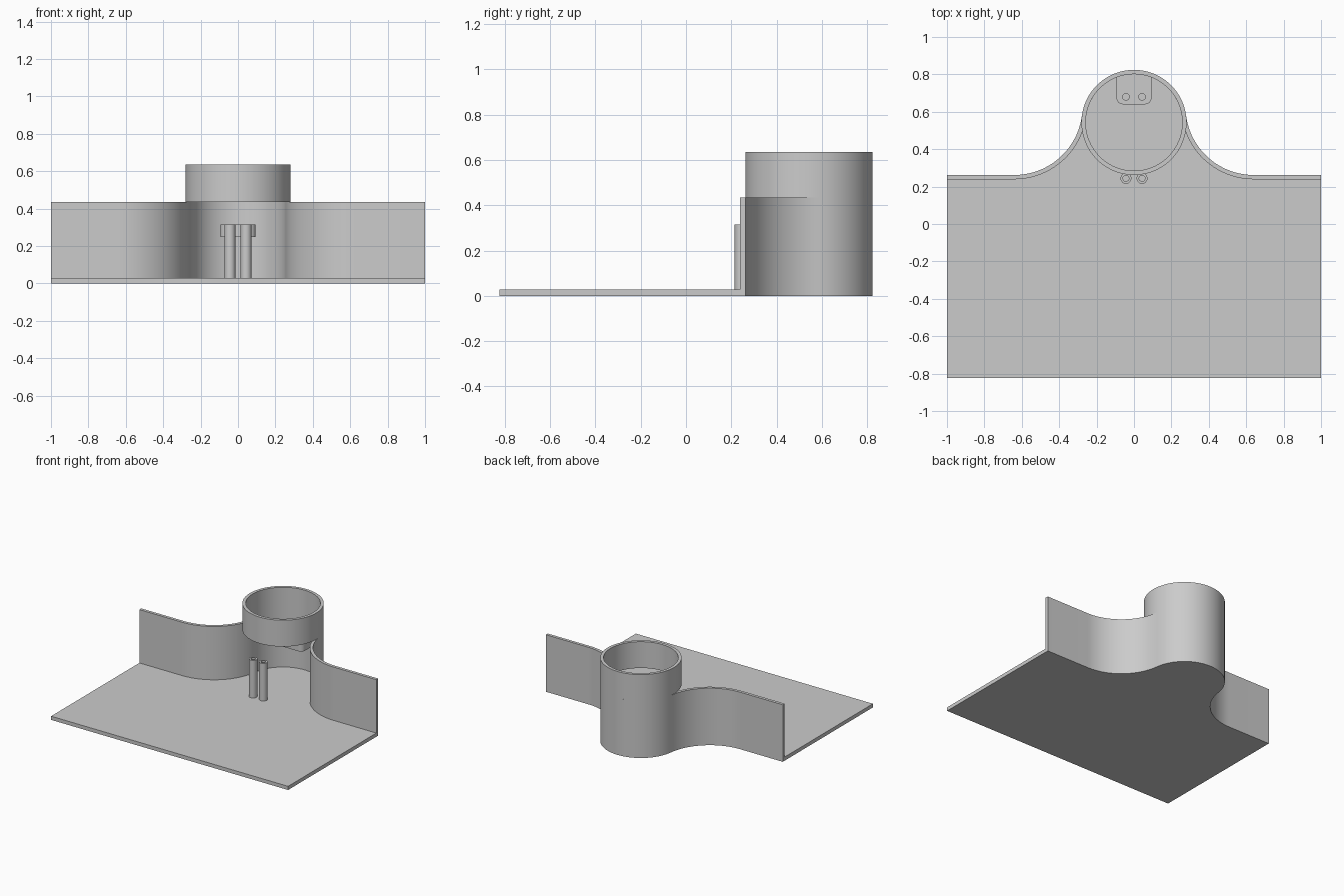
import bpy, bmesh, math
from math import pi, sin, cos

cube = bpy.data.objects.get("Cube")
if cube:
    bpy.data.objects.remove(cube, do_unlink=True)

# Main dimensions
BACK_Y, FRONT_Y = 0.262, -0.8245
RING_Y, RING_R = 0.543, 0.281
WALL_T = 0.023
BASE_H, WALL_H, RING_H = 0.028, 0.435, 0.636
FILLET_X = 0.64
# Fillet radius that touches both the straight wall and the ring
rise = RING_Y - BACK_Y
FILLET_R = (FILLET_X ** 2 + rise ** 2 - RING_R ** 2) / (2 * (RING_R + rise))
FILLET_Y = BACK_Y + FILLET_R

grey = bpy.data.materials.new("plain grey")
grey.use_nodes = True
colour = (0.6, 0.6, 0.6, 1)
grey.diffuse_color = colour
grey.node_tree.nodes["Principled BSDF"].inputs["Base Color"].default_value = colour


def arc(cx, cy, r, start, end, n):
    return [(cx + r * cos(start + (end - start) * i / n),
             cy + r * sin(start + (end - start) * i / n)) for i in range(n + 1)]


def circle(cx, cy, r, n=32):
    return arc(cx, cy, r, 0, 2 * pi, n)[:-1]


def back_line(d):
    """Back edge from left to right, moved inwards by d."""
    meet = math.atan2(RING_Y - FILLET_Y, FILLET_X)
    left = [(-1, BACK_Y - d)]
    left += arc(-FILLET_X, FILLET_Y, FILLET_R + d, -pi / 2, meet, 24)
    left += arc(0, RING_Y, RING_R - d, pi + meet, pi / 2, 28)[1:]
    return left + [(-x, y) for x, y in reversed(left[:-1])]


def prism(name, loops, z0, z1):
    """Extrude closed outlines; inner outlines become holes."""
    curve = bpy.data.curves.new(name, 'CURVE')
    curve.dimensions = '2D'
    curve.fill_mode = 'BOTH'
    curve.extrude = (z1 - z0) / 2
    for loop in loops:
        spline = curve.splines.new('POLY')
        spline.points.add(len(loop) - 1)
        for point, (x, y) in zip(spline.points, loop):
            point.co = (x, y, 0, 1)
        spline.use_cyclic_u = True
    temp = bpy.data.objects.new(name + " outline", curve)
    bpy.context.collection.objects.link(temp)
    mesh = bpy.data.meshes.new_from_object(
        temp.evaluated_get(bpy.context.evaluated_depsgraph_get()))
    bpy.data.objects.remove(temp, do_unlink=True)
    bm = bmesh.new()
    bm.from_mesh(mesh)
    bmesh.ops.translate(bm, verts=bm.verts, vec=(0, 0, (z0 + z1) / 2))
    bmesh.ops.remove_doubles(bm, verts=bm.verts, dist=1e-5)
    bmesh.ops.recalc_face_normals(bm, faces=bm.faces)
    bm.to_mesh(mesh)
    bm.free()
    mesh.name = name
    mesh.materials.clear()
    mesh.materials.append(grey)
    obj = bpy.data.objects.new(name, mesh)
    bpy.context.collection.objects.link(obj)
    bpy.ops.object.select_all(action='DESELECT')
    obj.select_set(True)
    bpy.context.view_layer.objects.active = obj
    bpy.ops.object.shade_smooth_by_angle(angle=math.radians(30))
    return obj


# Floor plate, fitted inside the wall
prism("base_plate", [back_line(WALL_T) + [(1, FRONT_Y), (-1, FRONT_Y)]], 0, BASE_H)

# Curved back wall with the round bay
prism("back_wall", [back_line(0) + back_line(WALL_T)[::-1]], 0, WALL_H)

# Full ring above the bay
prism("top_ring", [circle(0, RING_Y, RING_R, 96),
                   circle(0, RING_Y, RING_R - WALL_T, 96)], WALL_H, RING_H)

# Two hollow posts in the opening
PIN_X = 0.043
for side, x in (("left", PIN_X), ("right", -PIN_X)):
    prism(side + "_post", [circle(x, 0.244, 0.029), circle(x, 0.244, 0.016)],
          BASE_H, 0.315)

# Bracket on the inside of the bay, with two holes and rounded front corners
W, LIP, CORNER = 0.094, 0.64, 0.035
bracket = [(-W, 0.79)]
bracket += arc(-W + CORNER, LIP + CORNER, CORNER, pi, 1.5 * pi, 8)
bracket += arc(W - CORNER, LIP + CORNER, CORNER, -pi / 2, 0, 8)
bracket += [(W, 0.79), (0, 0.81)]
prism("bracket", [bracket] + [circle(s * PIN_X, 0.68, 0.018) for s in (-1, 1)],
      0.248, 0.315)
